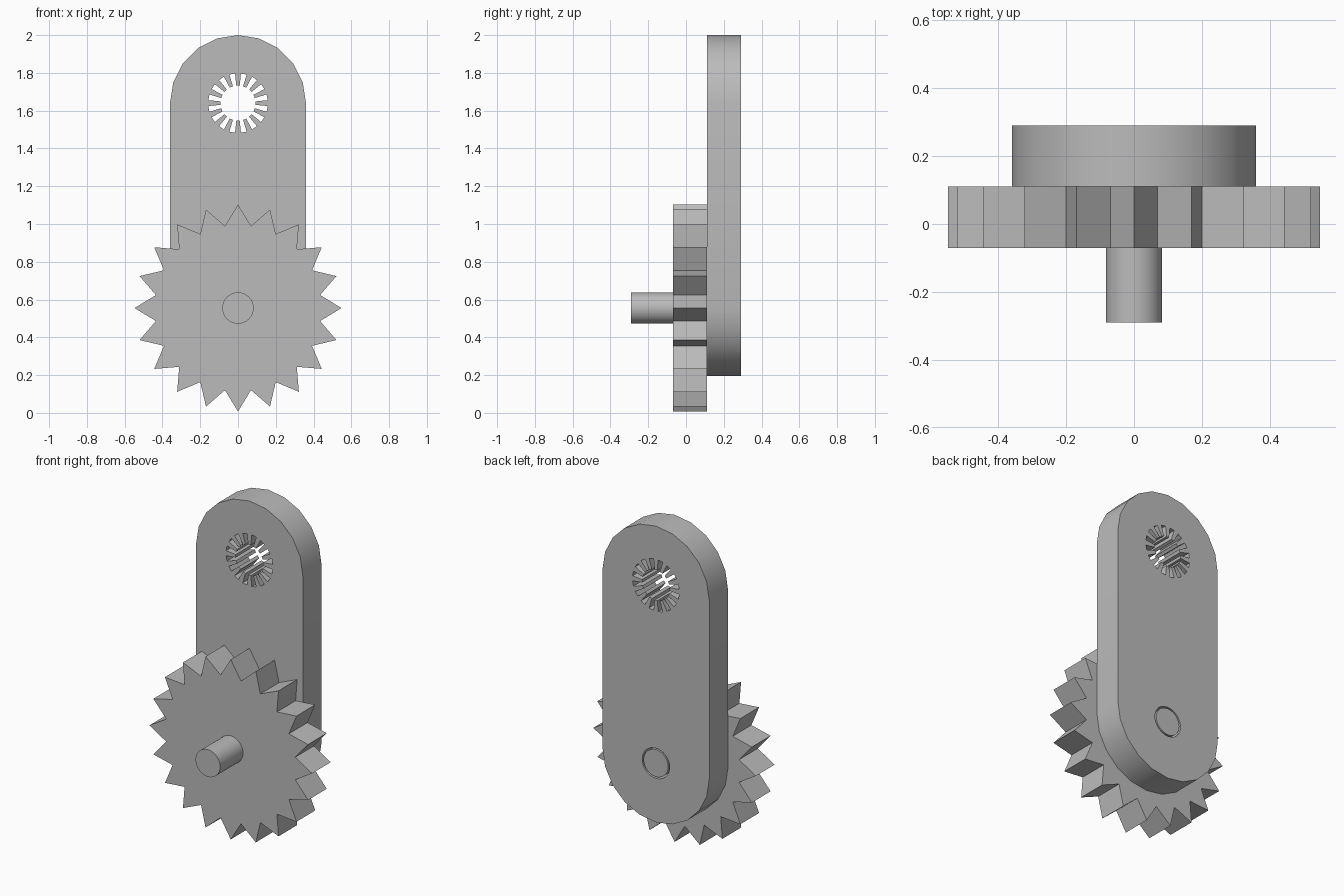
import bpy
from math import sin, cos, pi, radians

cube = bpy.data.objects.get("Cube")
if cube:
    bpy.data.objects.remove(cube)

grey = bpy.data.materials.new("plain_grey")
grey.use_nodes = True
colour = (0.5, 0.5, 0.5, 1)
grey.diffuse_color = colour
grey.node_tree.nodes["Principled BSDF"].inputs["Base Color"].default_value = colour

AXLE_Z, HOLE_Z = 0.555, 1.64


def polar(r, a, z):
    return (r * cos(a), z + r * sin(a))


def circle(r, z, n):
    return [polar(r, 2 * pi * i / n, z) for i in range(n)]


def plate(name, outlines, y0, y1):
    """Extrude x-z outlines along y; inner outlines become holes."""
    curve = bpy.data.curves.new(name, "CURVE")
    curve.dimensions = "2D"
    curve.fill_mode = "BOTH"
    curve.extrude = (y1 - y0) / 2
    for points in outlines:
        spline = curve.splines.new("POLY")
        spline.points.add(len(points) - 1)
        for p, (x, z) in zip(spline.points, points):
            p.co = (x, z, 0, 1)
        spline.use_cyclic_u = True
    obj = bpy.data.objects.new(name, curve)
    bpy.context.collection.objects.link(obj)
    obj.rotation_euler.x = pi / 2
    obj.location.y = (y0 + y1) / 2
    bpy.ops.object.select_all(action="DESELECT")
    obj.select_set(True)
    bpy.context.view_layer.objects.active = obj
    bpy.ops.object.convert(target="MESH")
    obj = bpy.context.object
    obj.data.materials.clear()
    obj.data.materials.append(grey)
    # Weld caps to walls so shading stays crisp at the rims
    bpy.ops.object.mode_set(mode="EDIT")
    bpy.ops.mesh.select_all(action="SELECT")
    bpy.ops.mesh.remove_doubles(threshold=0.0001)
    bpy.ops.mesh.normals_make_consistent(inside=False)
    bpy.ops.object.mode_set(mode="OBJECT")
    bpy.ops.object.shade_smooth_by_angle(angle=radians(28))
    return obj


# Toothed wheel
TEETH = 20
wheel = [polar(0.44 if i % 2 else 0.548, pi / 2 + pi * i / TEETH, AXLE_Z)
         for i in range(2 * TEETH)]
plate("toothed_wheel", [wheel], -0.07, 0.11)

# Arm: rounded bar with an axle hole and a splined hole
STEPS = 10
bar = [polar(0.36, pi * i / STEPS, HOLE_Z) for i in range(STEPS + 1)]
bar += [polar(0.36, pi + pi * i / STEPS, AXLE_Z) for i in range(STEPS + 1)]
SLOTS = 16
spline_hole = []
for i in range(SLOTS):
    mid = pi / 2 + 2 * pi * (i + 0.5) / SLOTS
    for r, side in ((0.093, -1), (0.158, -1), (0.158, 1), (0.093, 1)):
        spline_hole.append(polar(r, mid + side * pi / SLOTS * 0.5, HOLE_Z))
plate("arm", [bar, circle(0.092, AXLE_Z, 32), spline_hole], 0.11, 0.29)

# Axle
plate("axle", [circle(0.083, AXLE_Z, 32)], -0.29, 0.29)
